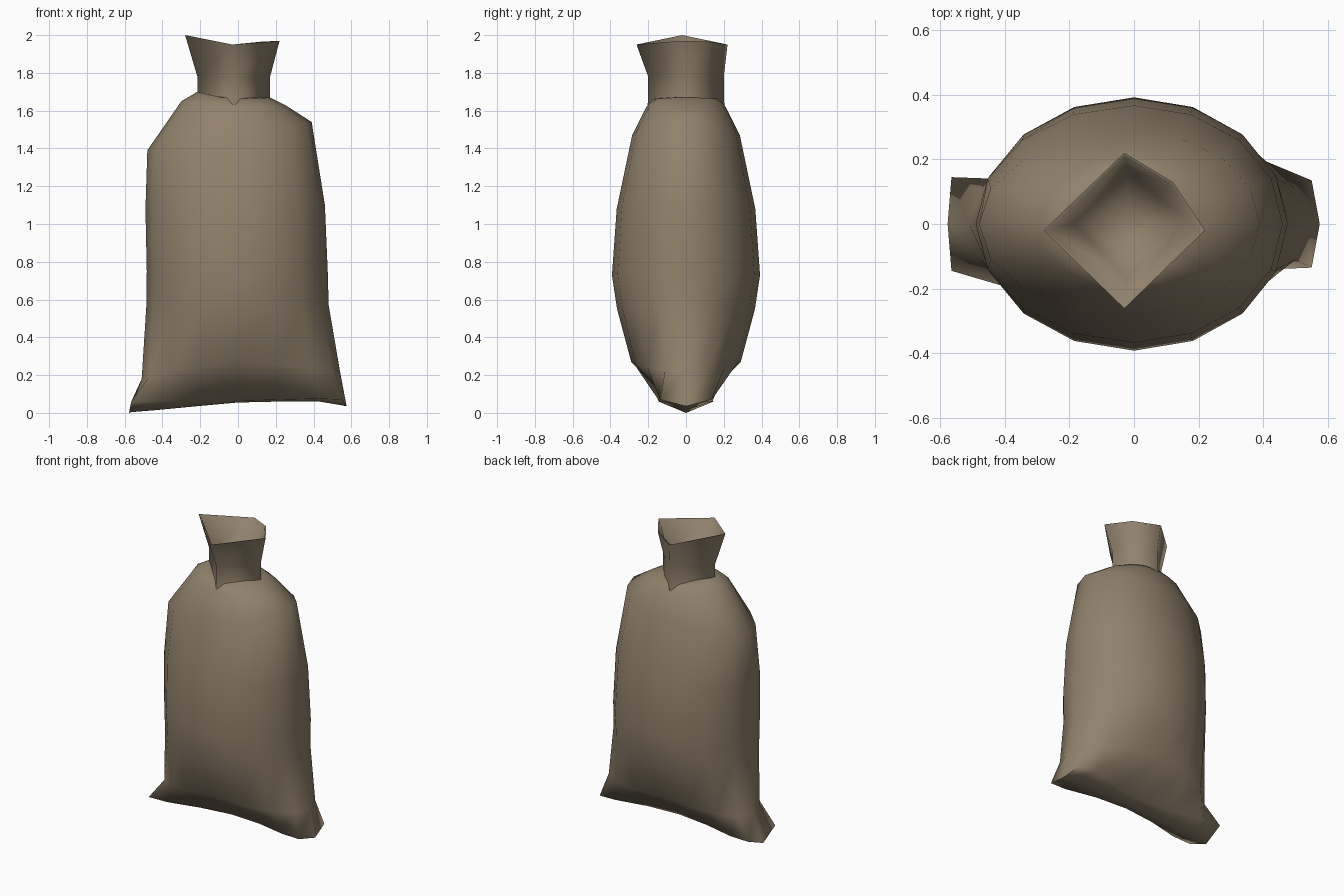
import bpy, bmesh, math

if "Cube" in bpy.data.objects:
    bpy.data.objects.remove(bpy.data.objects["Cube"])

cloth = bpy.data.materials.new("brown sackcloth")
cloth.diffuse_color = (0.28, 0.22, 0.147, 1)
cloth.use_nodes = True
cloth.node_tree.nodes["Principled BSDF"].inputs["Base Color"].default_value = cloth.diffuse_color


def loft(name, rings, cap_first, cap_last):
    """Skin closed rings of equal point count into one smooth object."""
    bm = bmesh.new()
    loops = [[bm.verts.new(p) for p in ring] for ring in rings]
    n = len(rings[0])
    for a, b in zip(loops, loops[1:]):
        for i in range(n):
            j = (i + 1) % n
            bm.faces.new((a[i], a[j], b[j], b[i]))
    if cap_first:
        bm.faces.new(loops[0][::-1])
    if cap_last:
        bm.faces.new(loops[-1])
    bmesh.ops.remove_doubles(bm, verts=bm.verts, dist=0.0005)
    bmesh.ops.recalc_face_normals(bm, faces=bm.faces)
    me = bpy.data.meshes.new(name)
    bm.to_mesh(me)
    bm.free()
    me.materials.append(cloth)
    ob = bpy.data.objects.new(name, me)
    bpy.context.collection.objects.link(ob)
    bpy.ops.object.select_all(action='DESELECT')
    ob.select_set(True)
    bpy.context.view_layer.objects.active = ob
    bpy.ops.object.shade_smooth_by_angle(angle=math.radians(100))
    return ob


def body_ring(xl, xr, y, zl, zm, zr):
    """16-sided oval whose height changes towards its left and right ends."""
    pts = []
    for i in range(16):
        a = math.tau * i / 16
        c, s = math.cos(a), math.sin(a)
        x = c * (xr if c > 0 else -xl)
        z = zm + ((zr if c > 0 else zl) - zm) * abs(c) ** 1.5
        pts.append((x, y * s, z))
    return pts


# pinched bottom seam: quarter profiles (x, y, side height, keel height)
right = [(0.575, 0, 0.035, 0.035), (0.55, 0.135, 0.07, 0.04),
         (0.43, 0.14, 0.075, 0.06), (0.22, 0.09, 0.07, 0.06)]
middle = [(0, 0.07, 0.065, 0.055)]
left = [(-0.22, 0.09, 0.06, 0.035), (-0.43, 0.14, 0.06, 0.015),
        (-0.565, 0.145, 0.06, 0.004), (-0.577, 0, 0, 0)]
half = right + middle + left
full = half + [(x, -y, z, k) for x, y, z, k in half[-2:0:-1]]
keel = [(x, 0, k) for x, y, z, k in full]
seam = [(x, y, z) for x, y, z, k in full]

# sack body
loft("sack_body", [
    keel, seam,
    body_ring(-0.51, 0.54, 0.29, 0.18, 0.27, 0.22),
    body_ring(-0.485, 0.48, 0.365, 0.57, 0.55, 0.57),
    body_ring(-0.483, 0.475, 0.392, 0.75, 0.73, 0.75),
    body_ring(-0.49, 0.46, 0.367, 1.08, 1.08, 1.10),
    body_ring(-0.48, 0.39, 0.285, 1.39, 1.47, 1.54),
    body_ring(-0.30, 0.25, 0.21, 1.65, 1.62, 1.63),
    body_ring(-0.215, 0.17, 0.17, 1.70, 1.66, 1.67),
], False, True)

# tied neck with open mouth, five uneven corners
mouth = [(0.22, -0.02, 1.97), (0.12, 0.13, 1.965), (-0.03, 0.22, 1.95),
         (-0.28, -0.02, 2.0), (-0.03, -0.262, 1.95)]
waist = [(0.17, 0), (0.085, 0.105), (-0.02, 0.2), (-0.215, 0), (-0.02, -0.2)]


def shrink(pts, f, z=None, dz=0):
    return [(-0.025 + (p[0] + 0.025) * f, p[1] * f, p[2] + dz if z is None else z)
            for p in pts]


loft("sack_neck", [
    shrink(waist, 1.04, 1.6),
    shrink(waist, 1.0, 1.66),
    shrink(waist, 1.0, 1.78),
    mouth,
    shrink(mouth, 0.95, dz=-0.004),
    shrink(waist, 0.85, 1.79),
    shrink(waist, 0.35, 1.72),
], False, True)
